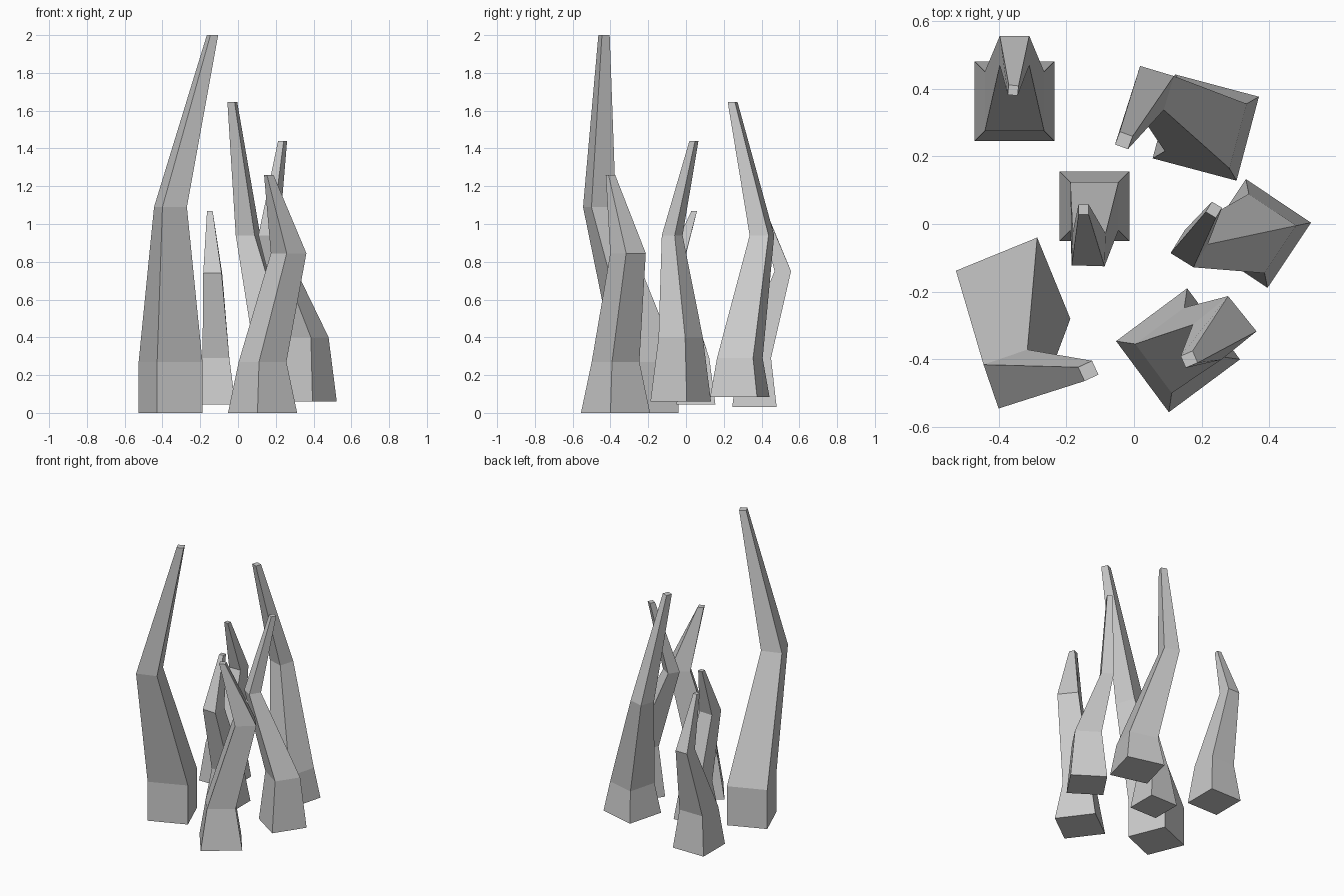
import bpy, bmesh
from mathutils import Vector

if "Cube" in bpy.data.objects:
    bpy.data.objects.remove(bpy.data.objects["Cube"])


def square(z, cx, cy, vx, vy):
    """Four corners made by turning one half-diagonal in quarter steps."""
    return [Vector((cx + a, cy + b, z))
            for a, b in ((vx, vy), (-vy, vx), (-vx, -vy), (vy, -vx))]


def spike(name, base, collar, elbow, tip):
    """Bent four-sided spike: foot, narrowed collar, elbow and blunt tip."""
    z, cx, cy, vx, vy = base
    cz, s = collar
    sections = [square(*base), square(cz, cx, cy, vx * s, vy * s),
                square(*elbow), square(*tip)]
    bm = bmesh.new()
    rings = [[bm.verts.new(p) for p in sec] for sec in sections]
    for lo, hi in zip(rings, rings[1:]):
        for i in range(4):
            j = (i + 1) % 4
            bm.faces.new((lo[i], lo[j], hi[j], hi[i]))
    bm.faces.new(rings[0][::-1])
    bm.faces.new(rings[-1])
    bmesh.ops.recalc_face_normals(bm, faces=bm.faces)
    mesh = bpy.data.meshes.new(name)
    bm.to_mesh(mesh)
    bm.free()
    bpy.context.collection.objects.link(bpy.data.objects.new(name, mesh))


# Each section: height, centre x, centre y, half-diagonal x, y; collar: height, scale
spike("back_left_spike", (.03, -.353, .3625, .1175, .1175), (.29, .745),
      (.75, -.353, .5125, .0435, .0435), (1.10, -.357, .395, .016, .013))
spike("centre_spike", (.045, -.117, .0525, .103, .103), (.29, .69),
      (.74, -.134, -.075, .05, .047), (1.068, -.149, .043, .015, .015))
spike("back_right_spike", (.085, .212, .285, .157, .091), (.29, .77),
      (.94, .053, .402, .065, .035), (1.645, -.03, .247, .026, .012))
spike("tall_front_left_spike", (0, -.357, -.209, .071, .169), (.27, 1),
      (1.09, -.3575, -.458, .0425, .087), (2, -.135, -.434, .011, .03))
spike("right_spike", (.06, .3625, -.028, .1605, .032), (.4, .73),
      (.94, .163, -.073, .055, .013), (1.44, .236, .042, .024, .006))
spike("front_right_spike", (0, .13, -.373, .183, -.027), (.27, .69),
      (.845, .268, -.307, .094, -.01), (1.26, .163, -.4, .025, -.01))
